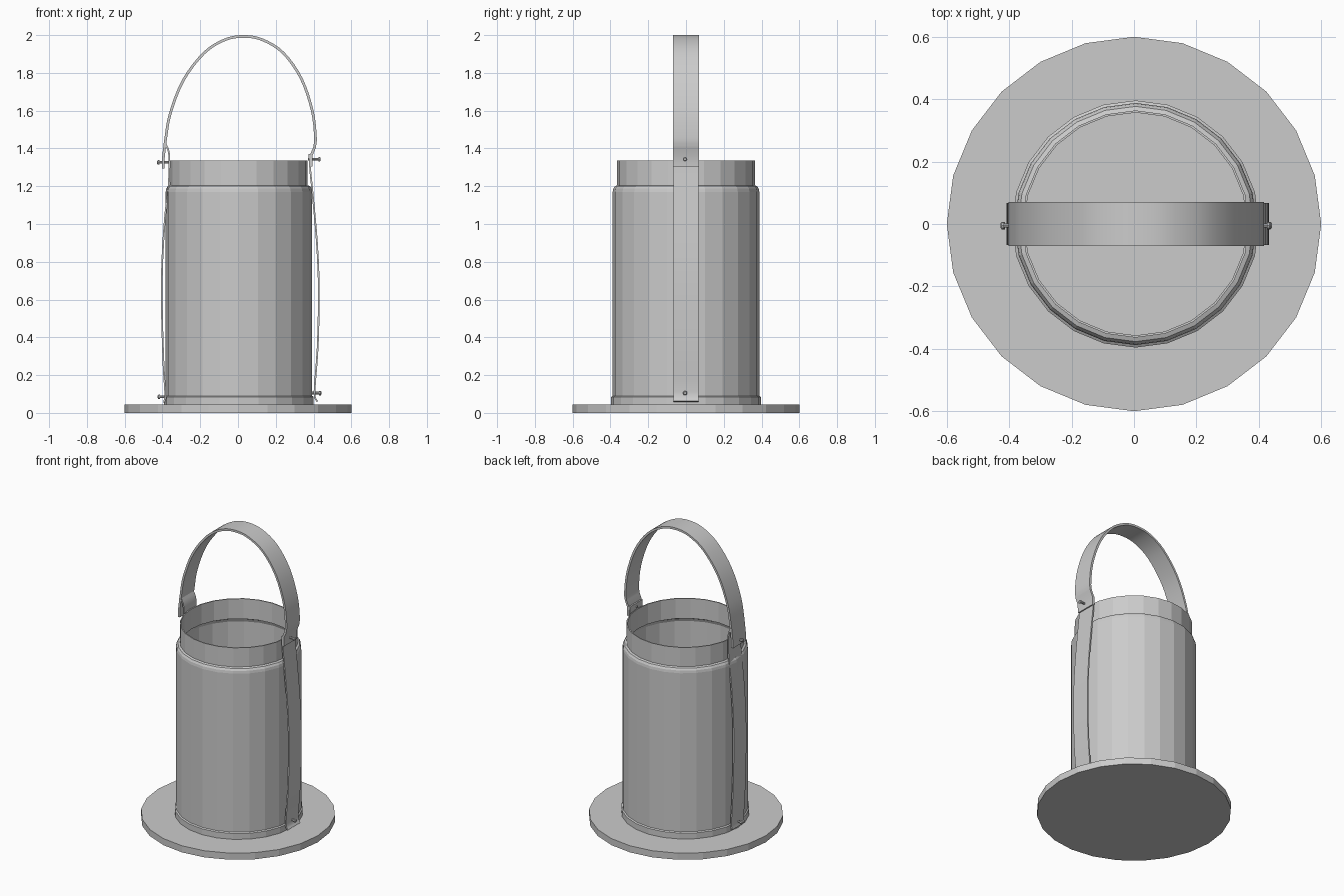
import bpy, bmesh, math
from mathutils import Vector

cube = bpy.data.objects.get("Cube")
if cube:
    bpy.data.objects.remove(cube, do_unlink=True)

GREY = (0.6, 0.6, 0.6, 1)
metal = bpy.data.materials.new("grey metal")
metal.use_nodes = True
metal.diffuse_color = GREY
metal.node_tree.nodes["Principled BSDF"].inputs["Base Color"].default_value = GREY

SIDES = 24
CENTRE = 0.005   # the can sits slightly off the base's middle


def finish(name, bm, smooth=False):
    bmesh.ops.recalc_face_normals(bm, faces=bm.faces)
    mesh = bpy.data.meshes.new(name)
    bm.to_mesh(mesh)
    bm.free()
    mesh.materials.append(metal)
    obj = bpy.data.objects.new(name, mesh)
    bpy.context.collection.objects.link(obj)
    if smooth:
        bpy.ops.object.select_all(action="DESELECT")
        obj.select_set(True)
        bpy.context.view_layer.objects.active = obj
        bpy.ops.object.shade_smooth_by_angle(angle=math.radians(30))
    return obj


def lathe(name, profile, x=0.0):
    """Spin a closed (radius, z) loop around a vertical axis; radius 0 makes a pole."""
    bm = bmesh.new()
    rings = []
    for r, z in profile:
        if r == 0:
            rings.append([bm.verts.new((x, 0, z))] * SIDES)
            continue
        angles = [math.tau * i / SIDES for i in range(SIDES)]
        rings.append([bm.verts.new((x + r * math.cos(a), r * math.sin(a), z)) for a in angles])
    for k, ring in enumerate(rings):
        other = rings[(k + 1) % len(rings)]
        for i in range(SIDES):
            j = (i + 1) % SIDES
            corners = list(dict.fromkeys((ring[i], ring[j], other[j], other[i])))
            if len(corners) > 2:
                bm.faces.new(corners)
    return finish(name, bm)


def spline(points, steps):
    """Smooth curve through the given (x, z) points."""
    p = [Vector(q) for q in points]
    p = [2 * p[0] - p[1]] + p + [2 * p[-1] - p[-2]]
    out = []
    for a, b, c, d in zip(p, p[1:], p[2:], p[3:]):
        for s in range(steps):
            t = s / steps
            out.append(0.5 * (2 * b + (c - a) * t + (2 * a - 5 * b + 4 * c - d) * t * t
                              + (3 * b - a - 3 * c + d) * t ** 3))
    return out + [p[-2]]


def band(name, path, half_width, thickness):
    """Flat strip following a path in the xz plane, extruded along y."""
    bm = bmesh.new()
    rows = []
    for i, p in enumerate(path):
        along = (path[min(i + 1, len(path) - 1)] - path[max(i - 1, 0)]).normalized()
        n = Vector((-along.y, along.x)) * thickness / 2
        rows.append([bm.verts.new((q.x, y, q.y)) for q, y in
                     ((p + n, -half_width), (p + n, half_width),
                      (p - n, half_width), (p - n, -half_width))])
    for a, b in zip(rows, rows[1:]):
        for i in range(4):
            j = (i + 1) % 4
            bm.faces.new((a[i], a[j], b[j], b[i]))
    bm.faces.new(rows[0])
    bm.faces.new(rows[-1])
    return finish(name, bm, smooth=True)


def rivet(name, x0, x1, z):
    """Shank with a wider head at x1, lying along x."""
    bm = bmesh.new()
    sign = 1 if x1 > x0 else -1
    neck = x1 - sign * 0.012
    rows = []
    for x, r in ((x0, 0.007), (neck, 0.007), (neck, 0.012), (x1 - sign * 0.004, 0.012), (x1, 0.007)):
        rows.append([bm.verts.new((x, -0.005 + r * math.cos(math.tau * i / 8),
                                   z + r * math.sin(math.tau * i / 8))) for i in range(8)])
    for a, b in zip(rows, rows[1:]):
        for i in range(8):
            j = (i + 1) % 8
            bm.faces.new((a[i], a[j], b[j], b[i]))
    bm.faces.new(rows[0])
    bm.faces.new(rows[-1])
    finish(name, bm)


# Base plate
lathe("base_plate", [(0, 0), (0.6, 0), (0.6, 0.045), (0, 0.045)])

# Hollow can with rounded shoulder and upright neck
lathe("can_body", [(0.388, 0.045), (0.388, 1.17), (0.385, 1.187), (0.377, 1.2), (0.364, 1.205),
                   (0.364, 1.335), (0.357, 1.335), (0.357, 1.198), (0.372, 1.19), (0.38, 1.17),
                   (0.38, 0.045)], CENTRE)

# Raised foot ring around the bottom of the can
lathe("foot_ring", [(0.386, 0.04), (0.396, 0.04), (0.396, 0.085), (0.386, 0.092)], CENTRE)

# Arched carrying handle with kinked ends
arch = spline([(-0.386, 1.43), (-0.36, 1.58), (-0.29, 1.76), (-0.18, 1.905), (-0.07, 1.975),
               (0.03, 1.993), (0.13, 1.975), (0.24, 1.905), (0.335, 1.77), (0.393, 1.6),
               (0.41, 1.46), (0.405, 1.405)], 4)
handle_path = [Vector((-0.396, 1.295)), Vector((-0.395, 1.35))] + arch + \
              [Vector((0.388, 1.365)), Vector((0.387, 1.305))]
band("handle", handle_path, 0.07, 0.014)

# Side straps, bowed away from the can
left_strap = spline([(0.378, 1.37), (0.383, 1.28), (0.396, 1.15), (0.418, 0.9), (0.428, 0.65),
                     (0.422, 0.35), (0.405, 0.11), (0.42, 0.06)], 3)
right_strap = spline([(-0.384, 1.425), (-0.364, 1.365), (-0.367, 1.2), (-0.385, 1.05),
                      (-0.401, 0.8), (-0.403, 0.55), (-0.394, 0.25), (-0.385, 0.1),
                      (-0.392, 0.055)], 3)
band("left_strap", left_strap, 0.067, 0.009)
band("right_strap", right_strap, 0.067, 0.009)

# Rivets at the top and bottom of each strap
rivet("left_top_rivet", 0.37, 0.438, 1.343)
rivet("left_bottom_rivet", 0.39, 0.442, 0.105)
rivet("right_top_rivet", -0.36, -0.428, 1.326)
rivet("right_bottom_rivet", -0.37, -0.425, 0.085)
